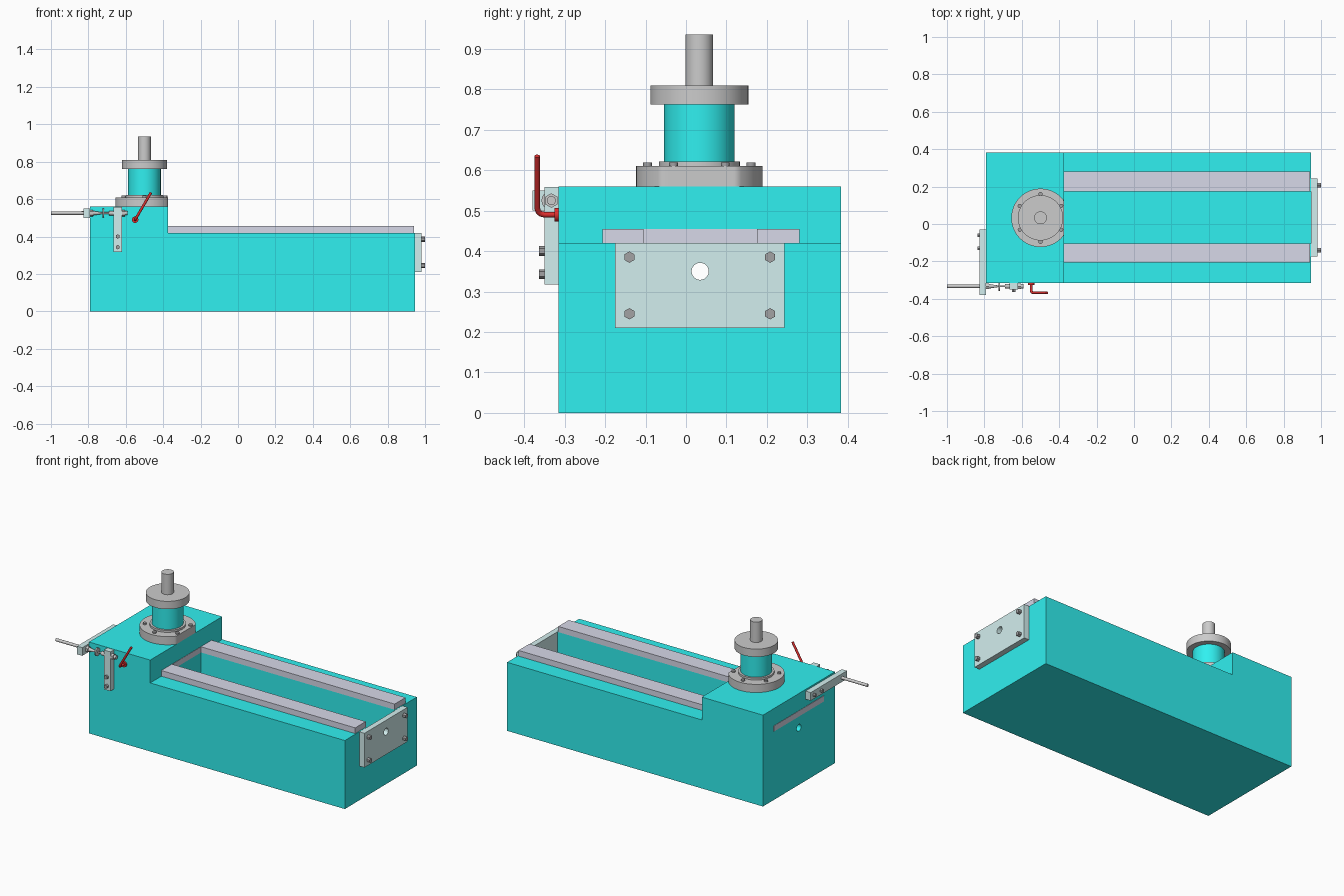
import bpy, bmesh, math
from mathutils import Vector

if "Cube" in bpy.data.objects:
    bpy.data.objects.remove(bpy.data.objects["Cube"])


def material(name, rgb):
    m = bpy.data.materials.new(name)
    m.diffuse_color = (*rgb, 1)
    m.use_nodes = True
    m.node_tree.nodes["Principled BSDF"].inputs["Base Color"].default_value = m.diffuse_color
    return m


CYAN = material("cyan_paint", (0.03, 0.87, 0.87))
PALE = material("pale_plate", (0.65, 0.86, 0.86))
RAIL = material("rail_steel", (0.68, 0.69, 0.81))
RED = material("red_handle", (0.75, 0.03, 0.03))
DARK = material("dark_bolt", (0.36, 0.36, 0.37))


def finish(name, bm, mat=None, smooth=False):
    bmesh.ops.recalc_face_normals(bm, faces=bm.faces)
    me = bpy.data.meshes.new(name)
    bm.to_mesh(me)
    bm.free()
    ob = bpy.data.objects.new(name, me)
    bpy.context.collection.objects.link(ob)
    if mat:
        me.materials.append(mat)
    if smooth:
        bpy.ops.object.select_all(action='DESELECT')
        ob.select_set(True)
        bpy.context.view_layer.objects.active = ob
        bpy.ops.object.shade_smooth_by_angle(angle=math.radians(35))
    return ob


def box(name, x, y, z, mat=None):
    bm = bmesh.new()
    bmesh.ops.create_cube(bm, size=1)
    for v in bm.verts:
        v.co = [a + (b - a) * (c + 0.5) for (a, b), c in zip((x, y, z), v.co)]
    return finish(name, bm, mat)


def rod(name, a, b, r1, mat=None, r2=None, sides=48):
    a, b = Vector(a), Vector(b)
    bm = bmesh.new()
    bmesh.ops.create_cone(bm, cap_ends=True, segments=sides, radius1=r1,
                          radius2=r1 if r2 is None else r2, depth=(b - a).length)
    q = (b - a).to_track_quat('Z', 'Y')
    for v in bm.verts:
        v.co = q @ v.co + (a + b) / 2
    return finish(name, bm, mat, sides > 8)


def cut(ob, cutter):
    mod = ob.modifiers.new("cut", 'BOOLEAN')
    mod.operation, mod.solver, mod.object = 'DIFFERENCE', 'EXACT', cutter
    bpy.context.view_layer.objects.active = ob
    bpy.ops.object.modifier_apply(modifier="cut")
    bpy.data.objects.remove(cutter)


# Stepped bed with raised head
bm = bmesh.new()
profile = [(-.79, 0), (.945, 0), (.945, .42), (-.375, .42), (-.375, .56), (-.79, .56)]
face = bm.faces.new([bm.verts.new((x, -.315, z)) for x, z in profile])
ext = bmesh.ops.extrude_face_region(bm, geom=[face])
for v in ext["geom"]:
    if isinstance(v, bmesh.types.BMVert):
        v.co.y = .383
body = finish("machine_bed", bm, CYAN)

# Channel between the rails, and bore through the head
cut(body, box("channel_cutter", (-.374, 1), (-.105, .175), (.26, .43)))
cut(body, rod("bore_cutter", (-.9, .035, .35), (-.3, .035, .35), .021))

# Rails and the slab joining them through the head
box("front_rail", (-.375, .94), (-.207, -.105), (.42, .455), RAIL)
box("back_rail", (-.375, .94), (.175, .28), (.42, .455), RAIL)
box("rail_cross_slab", (-.792, -.373), (-.207, .28), (.42, .455), RAIL)

# End plate with bore and four hex bolts
plate = box("end_plate", (.946, .98), (-.175, .243), (.21, .42), PALE)
cut(plate, rod("plate_cutter", (.9, .035, .35), (1.1, .035, .35), .021))
for y in (-.14, .208):
    for z in (.245, .385):
        rod("end_plate_bolt", (.98, y, z), (1, y, z), .014, DARK, sides=6)

# Spindle: trimmed flange, collar, column, disc, shaft
CX, CY = -.5, .033
flange = rod("spindle_flange", (CX, CY, .56), (CX, CY, .61), .156, sides=96)
for v in flange.data.vertices:
    v.co.x = min(v.co.x, -.375)
for name, z0, z1, r, mat in (("spindle_collar", .61, .622, .1, None),
                             ("spindle_column", .622, .762, .087, CYAN),
                             ("spindle_disc", .762, .81, .121, None),
                             ("spindle_shaft", .81, .935, .034, None)):
    rod(name, (CX, CY, z0), (CX, CY, z1), r, mat, sides=64)
for i in range(6):
    a = math.radians(30 + 60 * i)
    x, y = CX + .128 * math.cos(a), CY + .128 * math.sin(a)
    rod("flange_bolt", (x, y, .61), (x, y, .619), .011, DARK, sides=24)

# Left bar bracket
box("left_bar_bracket", (-.825, -.79), (-.38, -.03), (.5, .55), PALE)
for y in (-.06, -.13):
    rod("left_bar_bolt", (-.825, y, .525), (-.838, y, .525), .011, DARK, sides=6)

# Front upright bracket
box("upright_bracket", (-.665, -.62), (-.35, -.315), (.317, .558), PALE)
for z in (.343, .4):
    rod("upright_bolt", (-.643, -.35, z), (-.643, -.364, z), .012, DARK, sides=6)

# Stop rod: (x start, x end, radius, end radius, sides)
RY, RZ = -.333, .525
for name, x0, x1, r1, r2, n in (("stop_rod", -1, -.825, .009, .009, 32),
                                ("stop_rod_nut", -.79, -.775, .018, .018, 6),
                                ("stop_rod_taper", -.775, -.73, .012, .005, 32),
                                ("stop_rod_pin", -.73, -.66, .005, .005, 32),
                                ("stop_rod_washer", -.725, -.717, .024, .024, 32),
                                ("stop_rod_sleeve", -.69, -.665, .012, .012, 32),
                                ("stop_rod_end_nut", -.62, -.605, .018, .018, 6),
                                ("stop_rod_tip", -.605, -.59, .011, .011, 32)):
    rod(name, (x0, RY, RZ), (x1, RY, RZ), r1, None, r2, n)

# Bent red lever swept along a short path
rod("lever_collar", (-.55, -.315, .49), (-.55, -.325, .49), .017, RED)
cu = bpy.data.curves.new("lever", 'CURVE')
cu.dimensions, cu.bevel_depth, cu.bevel_resolution, cu.use_fill_caps = '3D', .007, 4, True
path = [(-.55, -.32, .49), (-.55, -.35, .49), (-.549, -.359, .492), (-.546, -.365, .497),
        (-.54, -.368, .507), (-.465, -.368, .635)]
sp = cu.splines.new('POLY')
sp.points.add(len(path) - 1)
for p, co in zip(sp.points, path):
    p.co = (*co, 1)
sp.use_smooth = True
cu.materials.append(RED)
bpy.context.collection.objects.link(bpy.data.objects.new("lever", cu))
